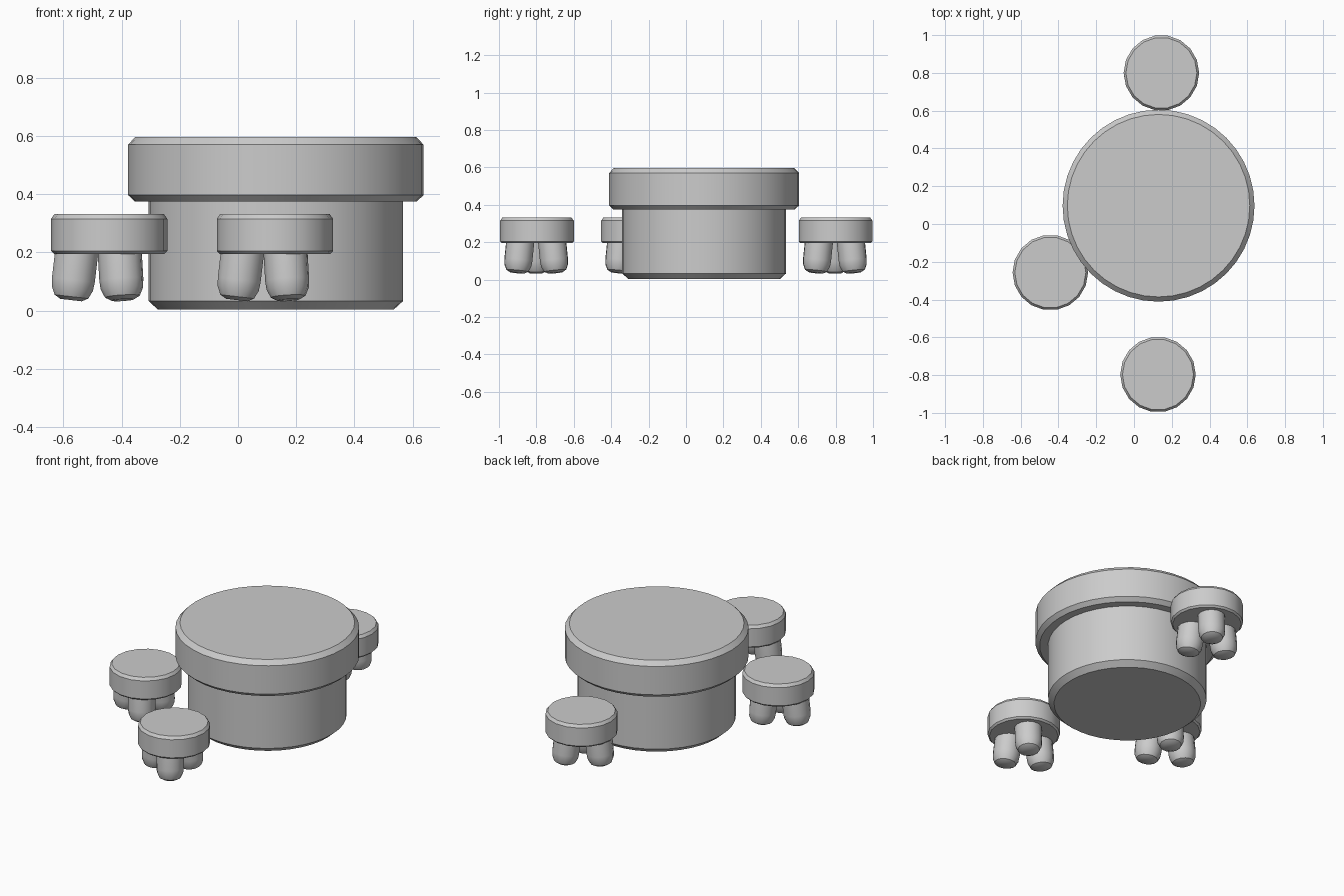
import bpy, bmesh, math
from mathutils import Vector, Matrix

if "Cube" in bpy.data.objects:
    bpy.data.objects.remove(bpy.data.objects["Cube"])

grey = bpy.data.materials.new("plain grey")
grey.diffuse_color = (0.6, 0.6, 0.6, 1)
grey.use_nodes = True
grey.node_tree.nodes["Principled BSDF"].inputs["Base Color"].default_value = grey.diffuse_color


def lathe(name, profile, sides, matrix):
    """Closed turned solid from (radius, height) rings, bottom to top."""
    bm = bmesh.new()
    rings = []
    for r, z in profile:
        rings.append([bm.verts.new((r * math.cos(2 * math.pi * i / sides),
                                    r * math.sin(2 * math.pi * i / sides), z))
                      for i in range(sides)])
    for a, b in zip(rings, rings[1:]):
        for i in range(sides):
            j = (i + 1) % sides
            bm.faces.new((a[i], a[j], b[j], b[i]))
    bm.faces.new(rings[0][::-1])
    bm.faces.new(rings[-1])
    bm.transform(matrix)
    mesh = bpy.data.meshes.new(name)
    bm.to_mesh(mesh)
    bm.free()
    mesh.materials.append(grey)
    obj = bpy.data.objects.new(name, mesh)
    bpy.context.collection.objects.link(obj)
    bpy.ops.object.select_all(action='DESELECT')
    obj.select_set(True)
    bpy.context.view_layer.objects.active = obj
    bpy.ops.object.shade_smooth_by_angle(angle=math.radians(30))
    return obj


# Table: bevelled drum base and wider, thick top
at_table = Matrix.Translation((0.13, 0.097, 0))
lathe("table_base", [(0.405, 0.003), (0.438, 0.033), (0.438, 0.39)], 40, at_table)
lathe("table_top", [(0.485, 0.375), (0.508, 0.397), (0.508, 0.57), (0.483, 0.597)],
      40, at_table)

# Stools: round seat on three splayed, round-ended legs
stools = {"back": (0.145, 0.80), "left": (-0.443, -0.257), "front": (0.127, -0.797)}
for side, (x, y) in stools.items():
    lathe(side + "_stool_seat",
          [(0.19, 0.195), (0.2, 0.205), (0.2, 0.315), (0.188, 0.332)],
          18, Matrix.Translation((x, y, 0)))
    for n, angle in enumerate((180, 300, 60)):
        a = math.radians(angle)
        out = Vector((math.cos(a), math.sin(a), 0))
        centre = Vector((x - 0.013, y - 0.004, 0))
        foot = centre + out * 0.118 + Vector((0, 0, 0.036))
        head = centre + out * 0.097 + Vector((0, 0, 0.215))
        axis = head - foot
        m = Matrix.Translation(foot) @ axis.to_track_quat('Z', 'Y').to_matrix().to_4x4()
        lathe(f"{side}_stool_leg_{n + 1}",
              [(0.038, 0), (0.06, 0.012), (0.073, 0.04), (0.076, 0.07), (0.076, axis.length)],
              14, m)
